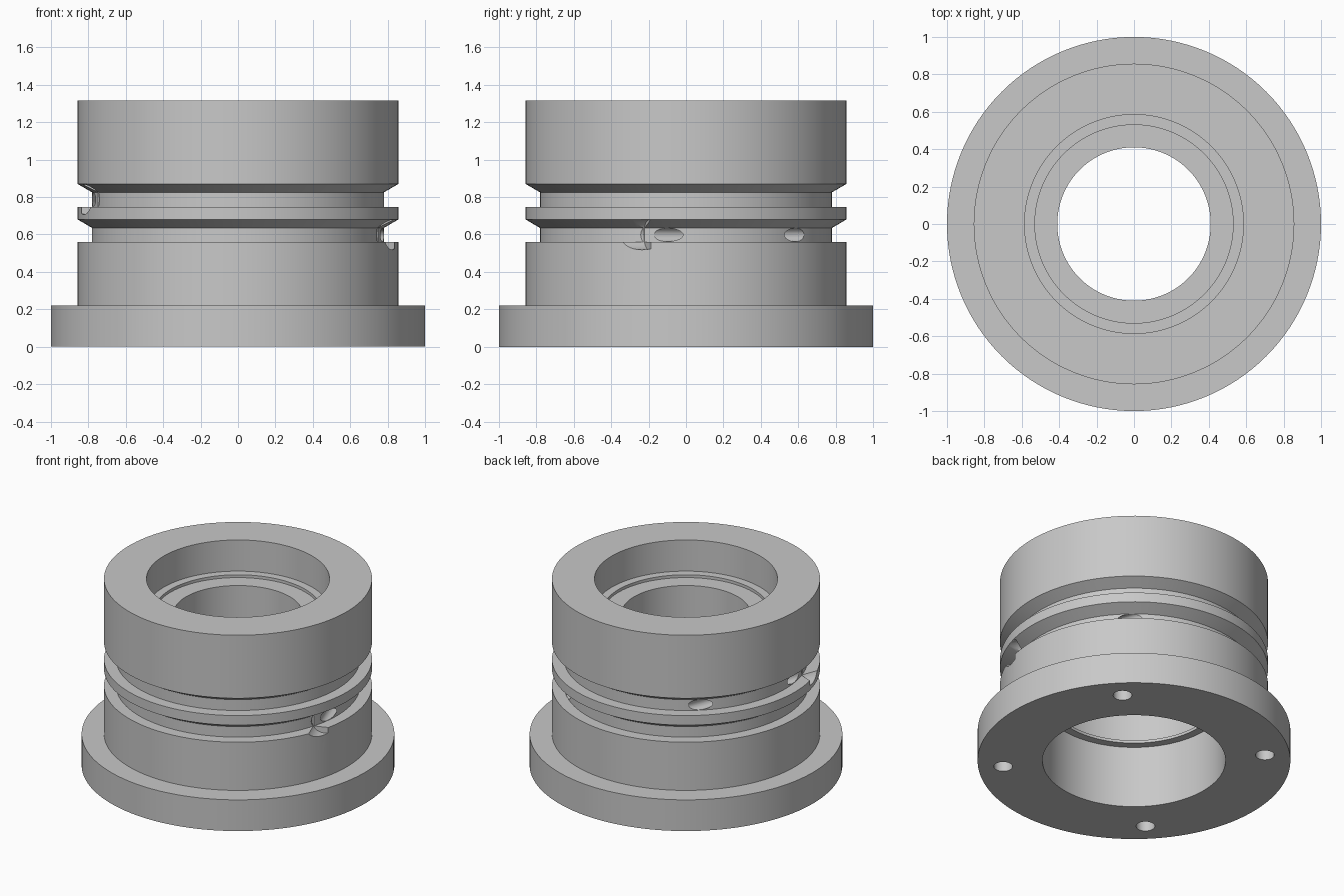
import bpy, bmesh, math
from mathutils import Vector, Matrix

cube = bpy.data.objects.get("Cube")
if cube:
    bpy.data.objects.remove(cube, do_unlink=True)

SEGMENTS = 128

metal = bpy.data.materials.new("plain_grey_metal")
metal.use_nodes = True
grey = (0.58, 0.58, 0.58, 1)
metal.diffuse_color = grey
metal.node_tree.nodes["Principled BSDF"].inputs["Base Color"].default_value = grey


def add_object(name, bm):
    bmesh.ops.recalc_face_normals(bm, faces=bm.faces)
    mesh = bpy.data.meshes.new(name)
    bm.to_mesh(mesh)
    bm.free()
    mesh.materials.append(metal)
    obj = bpy.data.objects.new(name, mesh)
    bpy.context.collection.objects.link(obj)
    return obj


def lathe(name, profile):
    """Turn a closed (radius, z) profile about the z axis."""
    bm = bmesh.new()
    rings = []
    for i in range(SEGMENTS):
        a = 2 * math.pi * i / SEGMENTS
        rings.append([bm.verts.new((r * math.cos(a), r * math.sin(a), z)) for r, z in profile])
    for i, ring in enumerate(rings):
        following = rings[(i + 1) % SEGMENTS]
        for j in range(len(profile)):
            k = (j + 1) % len(profile)
            bm.faces.new((ring[j], following[j], following[k], ring[k]))
    return add_object(name, bm)


def drill(name, start, end, radius):
    """Round cutter running between two points."""
    start, end = Vector(start), Vector(end)
    axis = end - start
    turn = axis.to_track_quat("Z", "Y").to_matrix().to_4x4()
    bm = bmesh.new()
    bmesh.ops.create_cone(bm, cap_ends=True, segments=32, radius1=radius, radius2=radius,
                          depth=axis.length,
                          matrix=Matrix.Translation((start + end) / 2) @ turn)
    obj = add_object(name, bm)
    obj.hide_render = True
    return obj


# Turned body: flange, two undercut grooves, stepped bore
outside = [(1, 0), (1, 0.22), (0.857, 0.22), (0.857, 0.56),
           (0.78, 0.56), (0.78, 0.635), (0.857, 0.68), (0.857, 0.748),
           (0.78, 0.748), (0.78, 0.825), (0.857, 0.87), (0.857, 1.315)]
inside = [(0.585, 1.315), (0.585, 1.095), (0.53, 1.095), (0.53, 1.075),
          (0.41, 1.075), (0.41, 0.75), (0.585, 0.75), (0.585, 0.457),
          (0.53, 0.457), (0.53, 0.437), (0.585, 0.437), (0.585, 0)]
body = lathe("grooved_flange_sleeve", outside + inside)

cutters = []

# Blind bolt holes under the flange
for i in range(4):
    a = math.radians(45 + 90 * i)
    x, y = 0.84 * math.cos(a), 0.84 * math.sin(a)
    cutters.append(drill("bolt_hole_cutter", (x, y, -0.1), (x, y, 0.13), 0.06))

# Slanted cross drillings with a wide entry pocket, one per groove, mirrored
for side, z in ((1, 0.598), (-1, 0.787)):
    def along(t):
        return (side * (0.773 - 0.35 * t), -0.1 + 0.93 * t, z)
    cutters.append(drill("cross_drill_cutter", along(-0.3), along(0.9), 0.036))
    cutters.append(drill("entry_pocket_cutter", along(-0.6), along(-0.105), 0.08))

for cutter in cutters:
    cut = body.modifiers.new(cutter.name, "BOOLEAN")
    cut.operation = "DIFFERENCE"
    cut.solver = "EXACT"
    cut.object = cutter

# Bake the cuts, then drop the cutters
bpy.context.view_layer.update()
graph = bpy.context.evaluated_depsgraph_get()
finished = bpy.data.meshes.new_from_object(body.evaluated_get(graph))
body.modifiers.clear()
body.data = finished
for cutter in cutters:
    bpy.data.objects.remove(cutter, do_unlink=True)

bpy.ops.object.select_all(action="DESELECT")
body.select_set(True)
bpy.context.view_layer.objects.active = body
bpy.ops.object.shade_smooth_by_angle(angle=math.radians(25))
